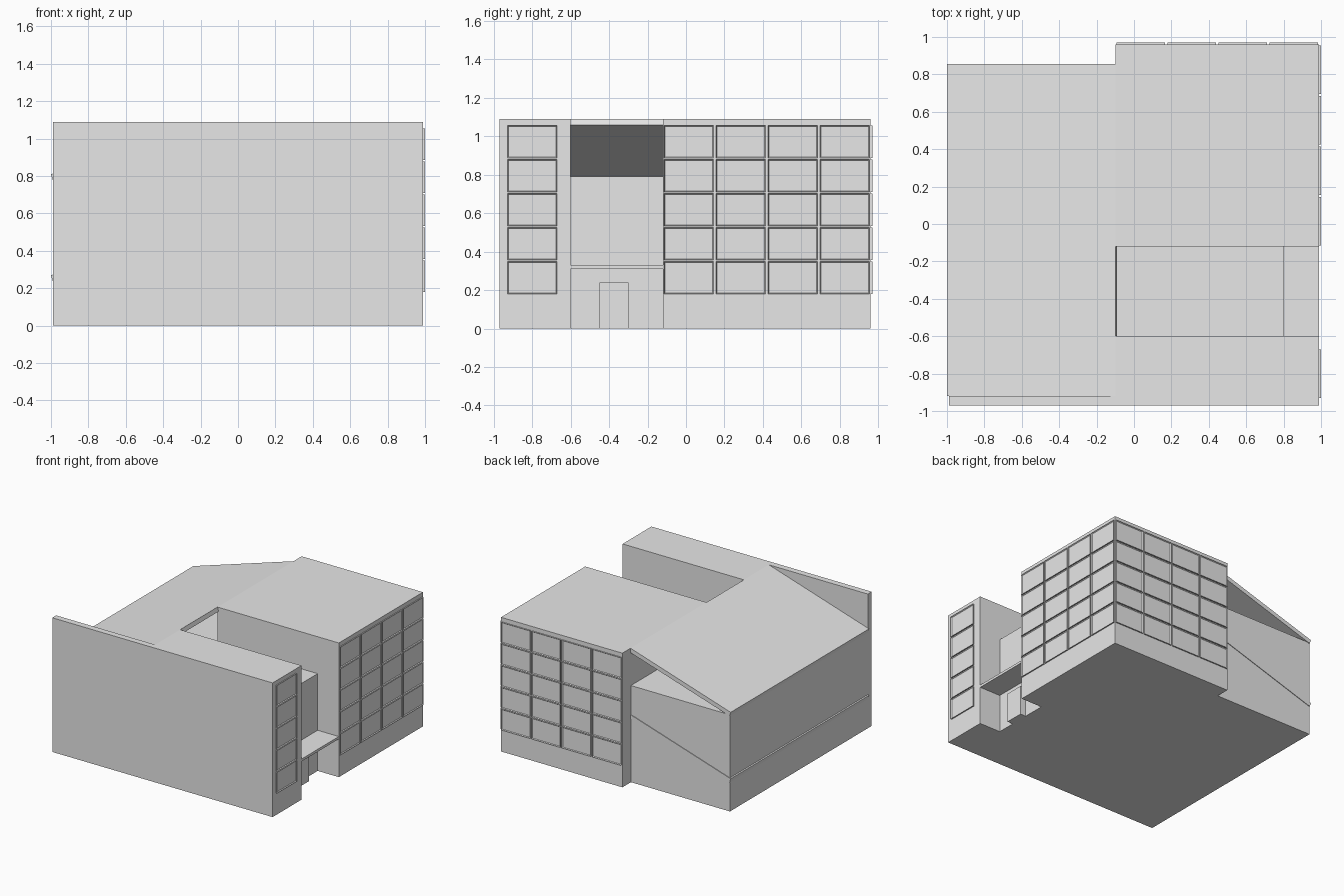
import bpy
import bmesh
from mathutils import Vector

cube = bpy.data.objects.get("Cube")
if cube:
    bpy.data.objects.remove(cube, do_unlink=True)

grey = bpy.data.materials.new("plain_grey")
grey.use_nodes = True
grey.diffuse_color = (0.8, 0.8, 0.8, 1)
grey.node_tree.nodes["Principled BSDF"].inputs["Base Color"].default_value = (0.8, 0.8, 0.8, 1)


def finish(name, bm):
    """Turn a bmesh into a flat shaded object."""
    bmesh.ops.recalc_face_normals(bm, faces=bm.faces)
    mesh = bpy.data.meshes.new(name)
    bm.to_mesh(mesh)
    bm.free()
    mesh.materials.append(grey)
    obj = bpy.data.objects.new(name, mesh)
    bpy.context.scene.collection.objects.link(obj)
    return obj


def add_box(bm, low, high):
    """Add a box between two corners and return its faces."""
    low, high = Vector(low), Vector(high)
    verts = bmesh.ops.create_cube(bm, size=1)["verts"]
    for v in verts:
        v.co = (low + high) / 2 + v.co * (high - low)
    return {f for v in verts for f in v.link_faces}


def box(name, low, high):
    bm = bmesh.new()
    add_box(bm, low, high)
    return finish(name, bm)


def extrude_along_y(name, profile, y0, y1):
    """Extrude an xz profile from y0 to y1."""
    bm = bmesh.new()
    face = bm.faces.new([bm.verts.new((x, y0, z)) for x, z in profile])
    moved = bmesh.ops.extrude_face_region(bm, geom=[face])["geom"]
    bmesh.ops.translate(bm, vec=(0, y1 - y0, 0),
                        verts=[g for g in moved if isinstance(g, bmesh.types.BMVert)])
    return finish(name, bm)


TOP = 1.09
ROWS = 5
ROW_START, ROW_STEP, GAP, DEPTH = 0.18, 0.1765, 0.012, 0.01


def windows(name, axis, wall, start, end, columns):
    """Grid of framed windows on a wall facing +x (axis 0) or +y (axis 1)."""
    bm = bmesh.new()
    step = (end - start) / columns
    normal = Vector((1, 0, 0)) if axis == 0 else Vector((0, 1, 0))
    fronts = []
    for c in range(columns):
        for r in range(ROWS):
            a = start + c * step + GAP / 2
            b = a + step - GAP
            z0 = ROW_START + r * ROW_STEP
            z1 = z0 + ROW_STEP - GAP * 0.6
            low, high = [0, 0, z0], [0, 0, z1]
            low[axis], high[axis] = wall, wall + DEPTH
            low[1 - axis], high[1 - axis] = a, b
            faces = add_box(bm, low, high)
            bm.normal_update()
            fronts += [f for f in faces if f.normal.dot(normal) > 0.9]
    # Sink the pane inside each frame
    bmesh.ops.inset_individual(bm, faces=fronts, thickness=0.008, depth=-0.007)
    return finish(name, bm)


# Main building masses
box("back_block", (-0.1, -0.12, 0), (0.99, 0.96, TOP))
box("front_wing", (-0.1, -0.97, 0), (0.99, -0.6, TOP))
box("front_parapet_wall", (-0.99, -0.97, 0), (-0.1, -0.92, TOP))
box("low_wing", (-0.99, -0.92, 0), (-0.1, 0.85, 0.785))

# Entrance between the two tall blocks
box("entrance_link", (-0.1, -0.6, 0), (0.8, -0.12, 0.79))
box("entrance_canopy", (0.8, -0.6, 0.31), (0.99, -0.12, 0.33))
box("entrance_door_box", (0.8, -0.45, 0), (0.85, -0.3, 0.24))

# Sloping roof and the parallel band below it
for name, drop in (("sloping_roof", 0), ("sloping_band", 0.54)):
    right = -0.09 if drop == 0 else -0.1
    profile = [(-1, 0.81 - drop), (-0.1, TOP - drop),
               (right, 1.057 - drop), (-0.99, 0.777 - drop)]
    extrude_along_y(name, profile, -0.92, 0.855)

# Window grids
windows("left_windows", 0, 0.99, -0.12, 0.96, 4)
windows("back_windows", 1, 0.96, -0.1, 0.99, 4)
windows("front_wing_windows", 0, 0.99, -0.935, -0.665, 1)
